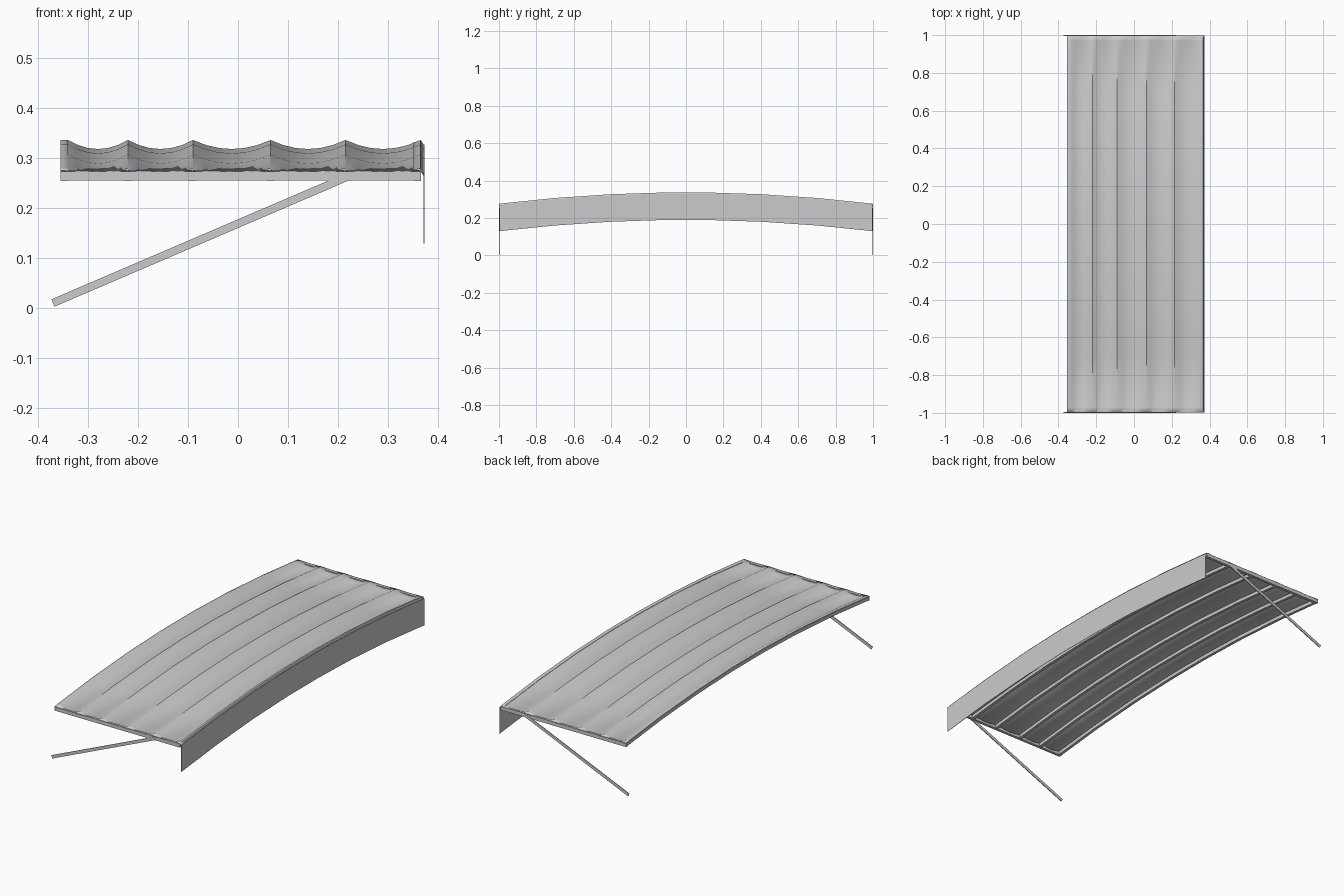
import bpy, math
from mathutils import Vector

cube = bpy.data.objects.get("Cube")
if cube:
    bpy.data.objects.remove(cube, do_unlink=True)

grey = bpy.data.materials.new("light grey")
grey.use_nodes = True
COL = (0.6, 0.6, 0.6, 1)
grey.diffuse_color = COL
grey.node_tree.nodes["Principled BSDF"].inputs["Base Color"].default_value = COL

# Stations along the length and rib positions across the width
HALF = [0.13, 0.4, 0.7, 0.97, 0.998]
STATIONS = [-y for y in reversed(HALF)] + HALF
RIBS = [-0.347, -0.22, -0.09, 0.065, 0.215, 0.358]
TUBE, SAG, DROP = 0.015, 0.018, 0.147


def arch(y):
    return 0.337 - 0.061 * y * y


def make(name, verts, faces, smooth=False):
    me = bpy.data.meshes.new(name)
    me.from_pydata(verts, [], faces)
    me.materials.append(grey)
    ob = bpy.data.objects.new(name, me)
    bpy.context.collection.objects.link(ob)
    bpy.ops.object.select_all(action='DESELECT')
    ob.select_set(True)
    bpy.context.view_layer.objects.active = ob
    if smooth:
        bpy.ops.object.shade_smooth_by_angle(angle=math.radians(35))
    return ob


def loft(name, section, closed=False, smooth=False):
    """Sweep a cross-section of (x, z) points along the arch."""
    rings = [[(x, y, z) for x, z in section(y)] for y in STATIONS]
    n = len(rings[0])
    verts = [p for r in rings for p in r]
    faces = []
    for i in range(len(rings) - 1):
        for j in range(n if closed else n - 1):
            k = (j + 1) % n
            faces.append((i * n + j, i * n + k, (i + 1) * n + k, (i + 1) * n + j))
    if closed:
        faces += [tuple(reversed(range(n))), tuple(range(len(verts) - n, len(verts)))]
    return make(name, verts, faces, smooth)


def box(name, centre, size, tilt=0):
    bpy.ops.mesh.primitive_cube_add(size=1, location=centre, rotation=(0, tilt, 0))
    ob = bpy.context.object
    ob.name = name
    ob.scale = size
    ob.data.materials.append(grey)
    return ob


# Canopy sheet sagging between the ribs, flattening at both ends
def canopy_section(y):
    top = arch(y)
    sag = SAG if abs(y) < 0.98 else 0.002
    pts = [(-0.355, top), (-0.34, top)]
    edges = [-0.34] + RIBS[1:-1] + [0.365]
    for a, b in zip(edges, edges[1:]):
        for s in range(1, 7):
            t = s / 6
            pts.append((a + (b - a) * t, top - sag * 4 * t * (1 - t)))
    return pts + [(0.372, top - 0.01)]


sheet = loft("canopy_sheet", canopy_section, smooth=True)
solid = sheet.modifiers.new("thickness", 'SOLIDIFY')
solid.thickness = 0.002
solid.offset = -1

# Valance hanging along the outer edge
loft("valance", lambda y: [(0.371, arch(y) - 0.009), (0.373, arch(y) - 0.009),
                           (0.373, arch(y) - DROP), (0.371, arch(y) - DROP)], closed=True)

# Arched ribs under the sheet
for i, x in enumerate(RIBS):
    def rib(y, x=x):
        hi, w = arch(y) - 0.004, TUBE / 2
        return [(x - w, hi), (x + w, hi), (x + w, hi - 0.018), (x - w, hi - 0.018)]
    loft(f"rib_{i + 1}", rib, closed=True)

# End rails and flat support arms
lo, hi = Vector((-0.37, 0, 0.01)), Vector((0.22, 0, 0.263))
span = hi - lo
for name, s in (("front", -1), ("back", 1)):
    box(f"{name}_rail", (0.005, s * 0.991, 0.2635), (0.72, TUBE, 0.018))
    mid = (lo + hi) / 2
    box(f"{name}_arm", (mid.x, s * 0.998, mid.z), (span.length, 0.004, 0.016),
        -math.atan2(span.z, span.x))
